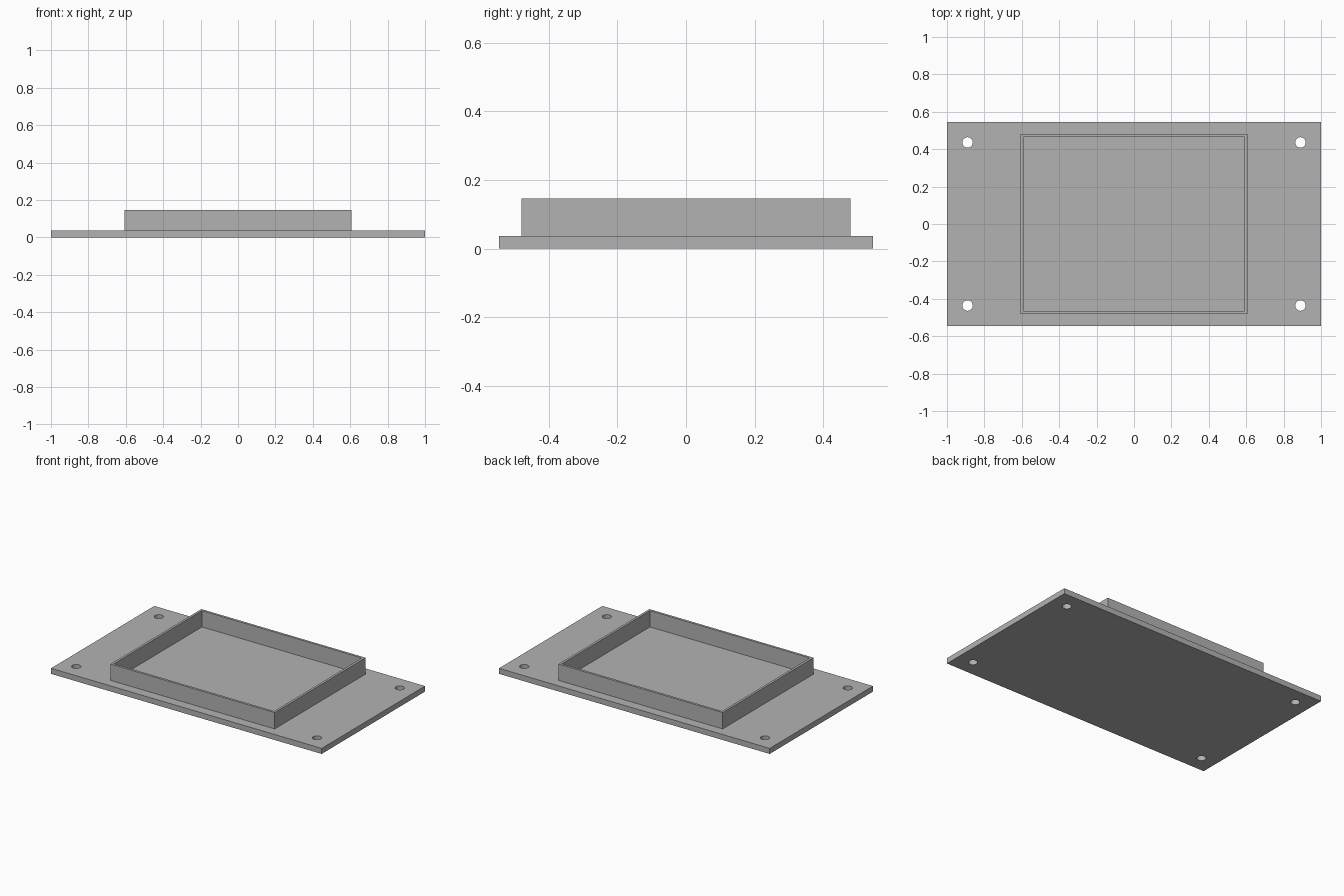
import bpy
import bmesh
from math import cos, sin, pi, radians

cube = bpy.data.objects.get("Cube")
if cube:
    bpy.data.objects.remove(cube, do_unlink=True)

grey = bpy.data.materials.new("plain grey")
grey.use_nodes = True
colour = (0.45, 0.45, 0.45, 1)
grey.diffuse_color = colour
grey.node_tree.nodes["Principled BSDF"].inputs["Base Color"].default_value = colour


def rectangle(hx, hy):
    return [(-hx, -hy), (hx, -hy), (hx, hy), (-hx, hy)]


def circle(cx, cy, radius, sides=32):
    angles = [2 * pi * i / sides for i in range(sides)]
    return [(cx + radius * cos(a), cy + radius * sin(a)) for a in angles]


def extruded(name, loops, bottom, top):
    """Solid from an outer outline and any inner openings."""
    curve = bpy.data.curves.new(name, 'CURVE')
    curve.dimensions = '2D'
    curve.fill_mode = 'BOTH'
    curve.extrude = (top - bottom) / 2
    for loop in loops:
        spline = curve.splines.new('POLY')
        spline.points.add(len(loop) - 1)
        for point, (x, y) in zip(spline.points, loop):
            point.co = (x, y, 0, 1)
        spline.use_cyclic_u = True
    obj = bpy.data.objects.new(name, curve)
    bpy.context.collection.objects.link(obj)
    bpy.ops.object.select_all(action='DESELECT')
    obj.select_set(True)
    bpy.context.view_layer.objects.active = obj
    bpy.ops.object.convert(target='MESH')
    obj = bpy.context.object
    obj.name = name

    # Weld the caps to the walls and set the solid at its height
    bm = bmesh.new()
    bm.from_mesh(obj.data)
    bmesh.ops.remove_doubles(bm, verts=bm.verts, dist=0.0001)
    bmesh.ops.translate(bm, verts=bm.verts, vec=(0, 0, (bottom + top) / 2))
    bmesh.ops.recalc_face_normals(bm, faces=bm.faces)
    bm.to_mesh(obj.data)
    bm.free()
    obj.data.materials.clear()
    obj.data.materials.append(grey)
    bpy.ops.object.shade_smooth_by_angle(angle=radians(30))
    return obj


# Base plate with a screw hole near each corner
plate_top = 0.037
holes = [circle(sx * 0.89, sy * 0.436, 0.028) for sx in (-1, 1) for sy in (-1, 1)]
extruded("base_plate", [rectangle(1, 0.545)] + holes, 0, plate_top)

# Thin raised rim, open at the top
wall = 0.016
rim_x, rim_y = 0.607, 0.48
extruded("raised_rim",
         [rectangle(rim_x, rim_y), rectangle(rim_x - wall, rim_y - wall)],
         plate_top, 0.146)
